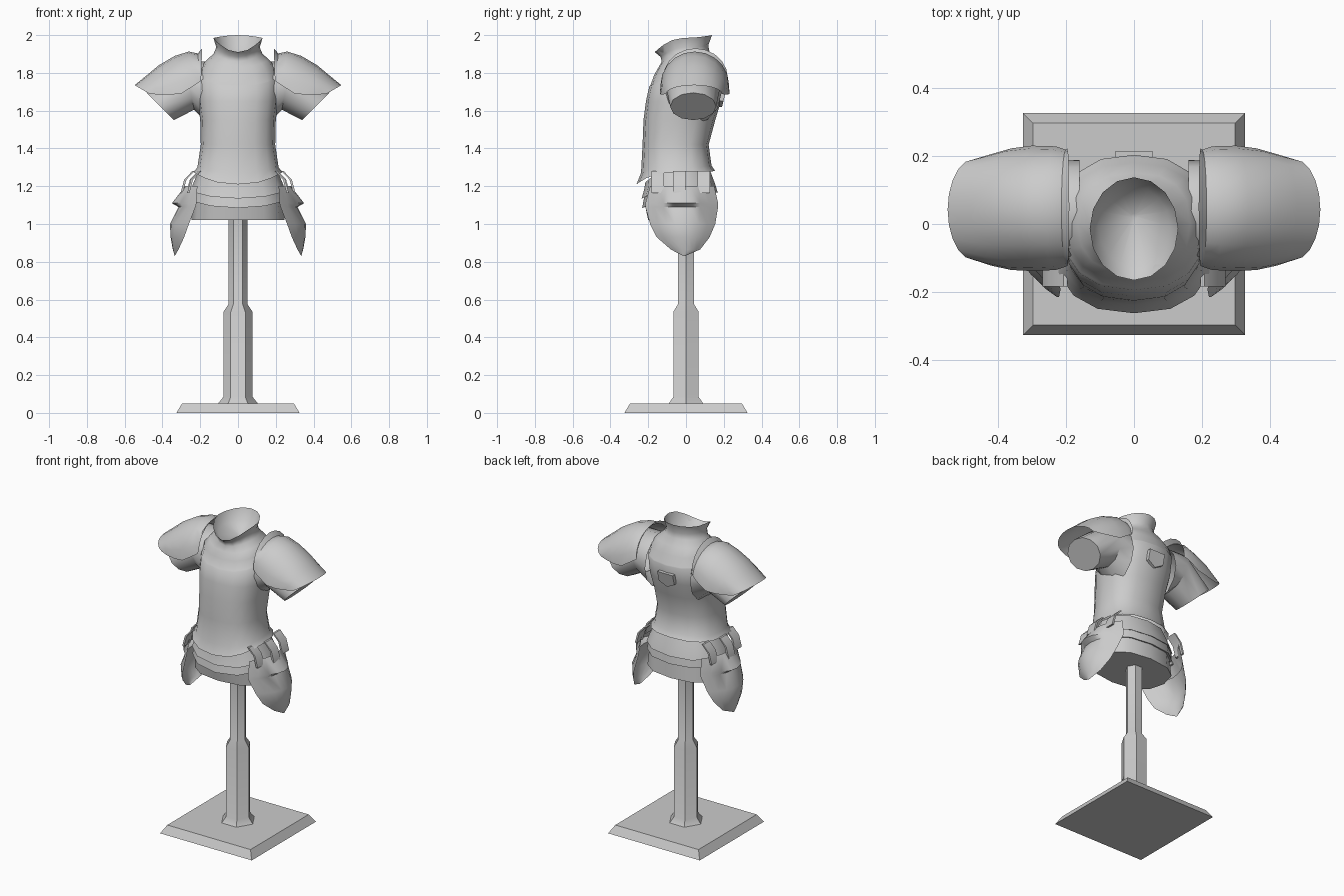
import bpy, bmesh, math


def grid_object(name, rows, closed=True, cap_start=False, cap_end=False, mirror=False, angle=40):
    """Skin a list of equally long point rows into one mesh object."""
    bm = bmesh.new()
    v = [[bm.verts.new(p) for p in row] for row in rows]
    n = len(rows[0])
    for a, b in zip(v, v[1:]):
        for i in range(n if closed else n - 1):
            j = (i + 1) % n
            bm.faces.new((a[i], a[j], b[j], b[i]))
    if cap_start:
        bm.faces.new(v[0][::-1])
    if cap_end:
        bm.faces.new(v[-1])
    bmesh.ops.remove_doubles(bm, verts=bm.verts, dist=0.0005)
    bmesh.ops.recalc_face_normals(bm, faces=bm.faces)
    me = bpy.data.meshes.new(name)
    bm.to_mesh(me)
    bm.free()
    me.shade_smooth()
    me.set_sharp_from_angle(angle=math.radians(angle))
    ob = bpy.data.objects.new(name, me)
    bpy.context.collection.objects.link(ob)
    if mirror:
        ob.modifiers.new("mirror", 'MIRROR').use_mirror_merge = False
    return ob


def spow(c, e):
    return math.copysign(abs(c) ** e, c)


def body_ring(zf, zs, zb, hw, yf, yb, n=16):
    """Rounded ring with separate heights at front, side and back."""
    e = 1.0 if hw < 0.14 else 0.82
    yc, hy, ring = (yf + yb) / 2, (yb - yf) / 2, []
    for i in range(n):
        t = 2 * math.pi * i / n
        c, s = math.cos(t), math.sin(t)
        z = zs + ((zb if s > 0 else zf) - zs) * s * s
        ring.append((hw * spow(c, e), yc + hy * spow(s, e), z))
    return ring


def poly(r, z, n, turn=0.0):
    return [(r * math.cos(turn + 2 * math.pi * i / n),
             r * math.sin(turn + 2 * math.pi * i / n), z) for i in range(n)]


# Stand: bevelled square base and six-sided post
q = math.sqrt(2)
grid_object("stand_base", [poly(r * q, z, 4, math.pi / 4) for r, z in ((0.326, 0), (0.296, 0.05))],
            cap_start=True, cap_end=True)
grid_object("stand_post", [poly(r, z, 6) for r, z in (
    (0.105, 0.05), (0.077, 0.085), (0.077, 0.535), (0.05, 0.575), (0.05, 1.04))],
    cap_start=True, cap_end=True)

# Breastplate with flared waist, shoulders and slanted open collar
grid_object("breastplate", [body_ring(*r) for r in (
    (1.21, 1.275, 1.28, 0.235, -0.262, 0.155),
    (1.27, 1.30, 1.31, 0.215, -0.238, 0.135),
    (1.42, 1.42, 1.42, 0.197, -0.23, 0.12),
    (1.55, 1.55, 1.55, 0.20, -0.225, 0.155),
    (1.65, 1.65, 1.65, 0.213, -0.212, 0.185),
    (1.73, 1.77, 1.76, 0.213, -0.194, 0.203),
    (1.735, 1.775, 1.765, 0.208, -0.188, 0.20),
    (1.79, 1.83, 1.82, 0.198, -0.168, 0.18),
    (1.83, 1.87, 1.87, 0.165, -0.145, 0.15),
    (1.86, 1.90, 1.91, 0.13, -0.128, 0.125),
    (1.885, 1.935, 1.945, 0.115, -0.135, 0.118),
    (1.91, 1.985, 2.0, 0.13, -0.165, 0.137),
    (1.88, 1.92, 1.93, 0.105, -0.125, 0.11),
    (1.87, 1.87, 1.87, 0.01, 0.01, 0.03))], cap_end=True, angle=50)

# Hip skirt of overlapping bands
grid_object("hip_skirt", [body_ring(*r, n=12) for r in (
    (1.02, 1.02, 1.02, 0.247, -0.20, 0.155),
    (1.09, 1.13, 1.12, 0.237, -0.215, 0.15),
    (1.085, 1.125, 1.115, 0.25, -0.232, 0.165),
    (1.14, 1.18, 1.17, 0.24, -0.222, 0.158),
    (1.135, 1.175, 1.165, 0.252, -0.235, 0.168),
    (1.18, 1.22, 1.21, 0.235, -0.222, 0.155),
    (1.22, 1.29, 1.29, 0.205, -0.215, 0.125))], cap_start=True)


# Sleeves: each ring is given by its lowest and highest point and half depth
def sleeve_ring(xb, zb, xt, zt, hy, n=12):
    ring = []
    for i in range(n):
        t = 2 * math.pi * i / n
        k = (1 + math.cos(t)) / 2
        ring.append((xb + (xt - xb) * k, 0.038 + hy * math.sin(t), zb + (zt - zb) * k))
    return ring


grid_object("sleeve", [sleeve_ring(*r) for r in (
    (0.16, 1.53, 0.16, 1.86, 0.15),
    (0.232, 1.605, 0.28, 1.86, 0.145),
    (0.34, 1.55, 0.485, 1.695, 0.122))], cap_end=True, mirror=True)


# Shoulder guards: arched shell, open below
def arch(xc, xs, zt, zb, y0, y1, n=10):
    row = []
    for i in range(n + 1):
        a = math.pi * (i / n - 0.5)
        c = max(0.0, math.cos(a))
        row.append((xs + (xc - xs) * c, (y0 + y1) / 2 + (y1 - y0) / 2 * math.sin(a),
                    zb + (zt - zb) * c))
    return row


grid_object("shoulder_guard", [arch(*r) for r in (
    (0.19, 0.195, 1.93, 1.77, -0.122, 0.222),
    (0.213, 0.20, 1.903, 1.755, -0.125, 0.218),
    (0.26, 0.23, 1.913, 1.735, -0.135, 0.228),
    (0.335, 0.30, 1.89, 1.69, -0.138, 0.23),
    (0.42, 0.36, 1.84, 1.685, -0.135, 0.222),
    (0.48, 0.42, 1.79, 1.685, -0.122, 0.205),
    (0.547, 0.47, 1.735, 1.69, -0.105, 0.19))], closed=False, mirror=True)


# Thigh plates: leaf-shaped, with a projecting ridge across the middle
def leaf_row(z, xc, xe, y0, y1, ridge=0.0, n=8):
    row = []
    for i in range(n + 1):
        s = 2 * i / n - 1
        x = xe + (xc - xe) * (1 - s * s) + ridge * max(0, 1 - (s / 0.65) ** 2)
        row.append((x, (y0 + y1) / 2 + (y1 - y0) / 2 * s, z))
    return row


grid_object("thigh_plate", [leaf_row(*r) for r in (
    (1.20, 0.28, 0.215, -0.19, 0.15),
    (1.11, 0.315, 0.22, -0.215, 0.17, 0.035),
    (1.09, 0.315, 0.225, -0.215, 0.17),
    (1.0, 0.36, 0.26, -0.19, 0.155),
    (0.93, 0.357, 0.285, -0.155, 0.125),
    (0.865, 0.345, 0.315, -0.08, 0.075),
    (0.83, 0.335, 0.335, -0.013, -0.007))], closed=False, mirror=True)

# Straps hanging the thigh plates from the breastplate
for name, y, dx in (("front_strap", -0.15, -0.03), ("middle_strap", -0.035, 0.005),
                    ("back_strap", 0.095, -0.025)):
    grid_object(name, [[(x + dx + o, y + s * 0.033, z) for o, s in ((0, -1), (0.012, -1), (0.012, 1), (0, 1))]
                       for x, z in ((0.225, 1.28), (0.268, 1.235), (0.287, 1.165))],
                cap_start=True, cap_end=True, mirror=True)

# Small shield-shaped plate on the back
outline = ((-0.055, 1.715), (0.055, 1.715), (0.055, 1.65), (0.0, 1.62), (-0.055, 1.65))
grid_object("back_plate", [[(x, y + (z - 1.67) * 0.25, z) for x, z in outline] for y in (0.18, 0.203)],
            cap_end=True)
